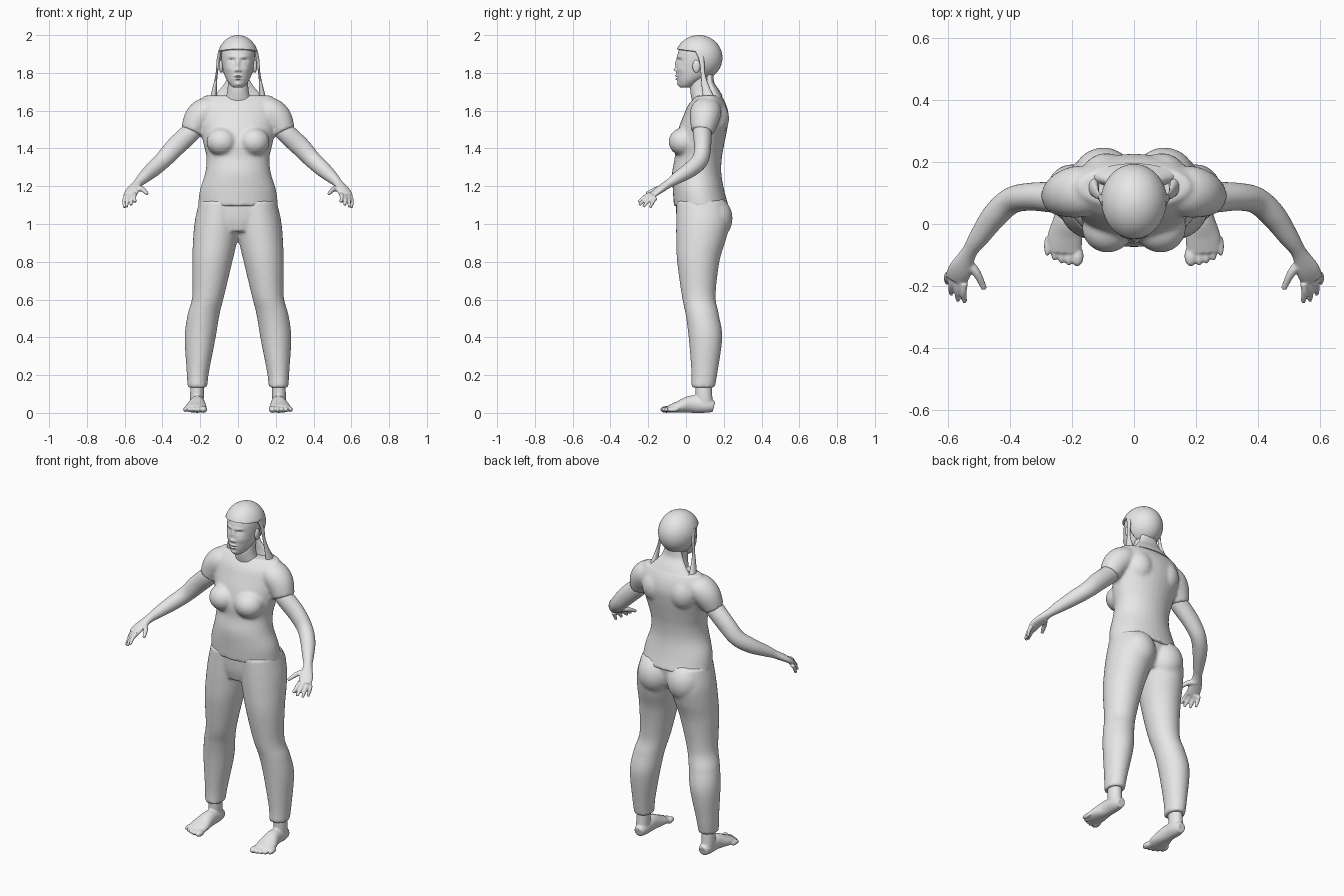
import bpy
import bmesh
from math import cos, sin, pi, exp, radians
from mathutils import Matrix, Vector

default_cube = bpy.data.objects.get("Cube")
if default_cube:
    bpy.data.objects.remove(default_cube, do_unlink=True)

GREY = (0.8, 0.8, 0.8, 1.0)
material = bpy.data.materials.new("plain_light_grey")
material.use_nodes = True
material.diffuse_color = GREY
shader = next(n for n in material.node_tree.nodes if n.type == "BSDF_PRINCIPLED")
shader.inputs["Base Color"].default_value = GREY


def interpolate(rows, steps):
    """Smooth curve through rows of numbers."""
    result = []
    for i in range(len(rows) - 1):
        before, start = rows[max(i - 1, 0)], rows[i]
        end, after = rows[i + 1], rows[min(i + 2, len(rows) - 1)]
        for s in range(steps):
            t = s / steps
            result.append([
                b + 0.5 * t * (c - a + t * (2 * a - 5 * b + 4 * c - d + t * (3 * (b - c) + d - a)))
                for a, b, c, d in zip(before, start, end, after)])
    return result + [list(rows[-1])]


def skin_rings(bm, rings):
    """Join rings of points into a closed tube."""
    loops = [[bm.verts.new(p) for p in ring] for ring in rings]
    count = len(loops[0])
    for low, high in zip(loops, loops[1:]):
        for i in range(count):
            j = (i + 1) % count
            bm.faces.new((low[i], low[j], high[j], high[i]))
    bm.faces.new(loops[0][::-1])
    bm.faces.new(loops[-1])
    return [v for loop in loops for v in loop]


def loft(bm, rows, side=1, sides=32, steps=6):
    """Level ovals; each row is height, x range, y range."""
    rings = []
    for z, x0, x1, y0, y1 in interpolate(rows, steps):
        ring = []
        for i in range(sides):
            a = 2 * pi * i / sides
            x = (x0 + x1) / 2 + (x1 - x0) / 2 * cos(a)
            ring.append((side * x, (y0 + y1) / 2 + (y1 - y0) / 2 * sin(a), z))
        rings.append(ring)
    return skin_rings(bm, rings)


def wide_loft(bm, rows, **options):
    """Loft centred on the body; each row is height, half width, y range."""
    return loft(bm, [(z, -w, w, y0, y1) for z, w, y0, y1 in rows], **options)


def sweep(bm, rows, side=1, sides=16, steps=5):
    """Tube on a path; each row is a point, half width, half thickness."""
    path = interpolate(rows, steps)
    points = [Vector(p[:3]) for p in path]
    rings = []
    for k, p in enumerate(path):
        along = points[min(k + 1, len(path) - 1)] - points[max(k - 1, 0)]
        across = along.cross(Vector((0, 0, 1))).normalized()
        up = across.cross(along).normalized()
        ring = []
        for i in range(sides):
            a = 2 * pi * i / sides
            q = points[k] + across * p[3] * cos(a) + up * p[4] * sin(a)
            ring.append((side * q.x, q.y, q.z))
        rings.append(ring)
    skin_rings(bm, rings)


def ball(bm, centre, radii, side=1, detail=24):
    x, y, z = centre
    place = Matrix.Translation((side * x, y, z)) @ Matrix.Diagonal((*radii, 1))
    return bmesh.ops.create_uvsphere(
        bm, u_segments=detail * 2, v_segments=detail, radius=1, matrix=place)["verts"]


def finish(bm, name, voxel=0, rounds=4):
    """Turn the mesh into an object, optionally fused into one skin."""
    bmesh.ops.recalc_face_normals(bm, faces=bm.faces)
    mesh = bpy.data.meshes.new(name)
    bm.to_mesh(mesh)
    bm.free()
    mesh.materials.append(material)
    mesh.polygons.foreach_set("use_smooth", [True] * len(mesh.polygons))
    mesh.set_sharp_from_angle(angle=radians(50))
    obj = bpy.data.objects.new(name, mesh)
    bpy.context.collection.objects.link(obj)
    if voxel:
        fuse = obj.modifiers.new("fuse", "REMESH")
        fuse.mode = "VOXEL"
        fuse.voxel_size = voxel
        fuse.use_smooth_shade = True
        relax = obj.modifiers.new("relax", "SMOOTH")
        relax.factor = 0.5
        relax.iterations = rounds
    return obj


# Shirt: torso, bust, shoulders and short sleeves
bm = bmesh.new()
wide_loft(bm, [
    (1.095, .212, -.064, .226), (1.18, .202, -.07, .202), (1.27, .174, -.074, .187),
    (1.35, .167, -.06, .19), (1.42, .182, -.06, .202), (1.5, .2, -.042, .218),
    (1.57, .215, -.015, .226), (1.63, .212, .012, .214), (1.68, .18, .055, .188)])
for side in (1, -1):
    ball(bm, (.085, -.012, 1.435), (.082, .08, .075), side)
    ball(bm, (.09, .14, 1.56), (.085, .088, .1), side)
    sweep(bm, [(.11, .11, 1.61, .07, .06), (.17, .105, 1.595, .083, .075),
               (.212, .098, 1.555, .078, .076), (.247, .086, 1.487, .06, .058)], side, 24)
finish(bm, "shirt", .009, 6)

# Trousers: hips, seat and legs
bm = bmesh.new()
wide_loft(bm, [(.96, .12, -.035, .17), (1.03, .2, -.05, .2), (1.13, .2, -.055, .21)])
for side in (1, -1):
    ball(bm, (.098, .148, 1.03), (.1, .098, .115), side)
    loft(bm, [
        (.135, .163, .267, .027, .153), (.22, .153, .272, .028, .168),
        (.4, .118, .282, .014, .192), (.52, .098, .267, -.002, .174),
        (.62, .073, .242, -.022, .157), (.8, .03, .242, -.047, .177),
        (.92, .002, .238, -.052, .212), (1.02, -.015, .228, -.052, .232),
        (1.12, -.02, .205, -.05, .213)], side)
finish(bm, "trousers", .009, 5)

# Arms with hands, and feet
INDEX, LITTLE = Vector((.546, -.19, 1.157)), Vector((.597, -.16, 1.14))
FINGERTIPS = [(.544, -.252, 1.116), (.566, -.247, 1.1), (.588, -.226, 1.09), (.6, -.19, 1.085)]
for side, label in ((1, "left"), (-1, "right")):
    bm = bmesh.new()
    sweep(bm, [
        (.2, .095, 1.54, .045, .045), (.245, .086, 1.49, .05, .052),
        (.33, .088, 1.41, .045, .052), (.395, .075, 1.34, .043, .046),
        (.45, .025, 1.29, .041, .042), (.5, -.045, 1.245, .032, .032),
        (.53, -.09, 1.215, .025, .023), (.558, -.145, 1.178, .038, .019),
        (.573, -.18, 1.15, .037, .014)], side, 24)
    for i, tip in enumerate(FINGERTIPS):
        base = INDEX.lerp(LITTLE, i / 3)
        middle = base.lerp(Vector(tip), .5) + Vector((.004, 0, .006))
        sweep(bm, [(*base, .012, .013), (*middle, .0105, .0105), (*tip, .008, .008)], side)
    sweep(bm, [(.545, -.115, 1.19, .017, .017), (.508, -.155, 1.185, .014, .014),
               (.481, -.21, 1.16, .009, .009)], side)
    finish(bm, label + "_arm", .005, 3)

    bm = bmesh.new()
    loft(bm, [(.03, .182, .25, .065, .148), (.08, .181, .254, .052, .14),
              (.17, .18, .25, .05, .135)], side)
    sweep(bm, [
        (.215, .148, .032, .026, .028), (.215, .11, .04, .037, .04),
        (.215, .03, .046, .041, .046), (.222, -.04, .031, .056, .031),
        (.224, -.09, .02, .054, .02)], side, 24)
    for i in range(5):
        size = .021 if i == 0 else .014 - i * .0008
        reach = -.103 + .002 * i * i
        ball(bm, (.183 + i * .023 + (.004 if i else 0), reach, .018), (size, .034, .018 - i * .0012), side, 12)
    finish(bm, label + "_foot", .005, 3)

# Head with pressed-in eye sockets and raised features
bm = bmesh.new()
skull = wide_loft(bm, [
    (1.722, .022, -.03, .02), (1.732, .037, -.037, .04), (1.755, .055, -.044, .08),
    (1.785, .07, -.049, .13), (1.82, .08, -.05, .16), (1.87, .088, -.048, .178),
    (1.92, .086, -.038, .168), (1.96, .066, -.01, .148), (1.985, .03, .03, .1)],
    sides=128, steps=9)
FEATURES = {  # x, z, width, height, push towards the back
    "socket": (.034, 1.864, .017, .011, .013), "eye": (.034, 1.861, .011, .006, -.009),
    "brow": (.03, 1.885, .024, .007, -.006), "bridge": (0, 1.85, .009, .024, -.008),
    "nose_tip": (0, 1.818, .01, .01, -.014), "nostril": (.013, 1.812, .007, .006, -.009),
    "cheek": (.048, 1.82, .02, .017, -.005), "upper_lip": (0, 1.784, .019, .005, -.009),
    "mouth": (0, 1.776, .02, .0025, .007), "lower_lip": (0, 1.768, .016, .005, -.01),
    "chin": (0, 1.74, .018, .01, -.007)}
for v in skull:
    if v.co.y < .04:
        v.co.y += sum(
            push * exp(-((abs(v.co.x) - x) / w) ** 2 - ((v.co.z - z) / h) ** 2)
            for x, z, w, h, push in FEATURES.values())
wide_loft(bm, [(1.62, .085, .04, .16), (1.68, .062, .026, .135),
               (1.73, .054, .022, .128), (1.81, .056, .03, .14)])
for side in (1, -1):
    ball(bm, (.09, .055, 1.835), (.011, .021, .034), side, 16)
finish(bm, "head")

# Hair cap, trimmed straight above the brow and behind the ears
bm = bmesh.new()
ball(bm, (0, .068, 1.88), (.108, .125, .12), detail=32)
BROW, EAR = Vector((0, -.05, 1.926)), Vector((0, .078, 1.85))
BROW_NORMAL, EAR_NORMAL = Vector((0, .12, 1)), Vector((0, 1, .15))
for point, normal in ((BROW, BROW_NORMAL), (EAR, EAR_NORMAL)):
    bmesh.ops.bisect_plane(bm, geom=bm.verts[:] + bm.edges[:] + bm.faces[:],
                           plane_co=point, plane_no=normal)
face_opening = []
for f in bm.faces:
    middle = f.calc_center_median()
    if (middle - BROW).dot(BROW_NORMAL) < 0 and (middle - EAR).dot(EAR_NORMAL) < 0:
        face_opening.append(f)
bmesh.ops.delete(bm, geom=face_opening, context="FACES")
cap = finish(bm, "hair_cap")
thick = cap.modifiers.new("thickness", "SOLIDIFY")
thick.thickness = .012
thick.offset = -1

# Side locks and the flared hair at the nape
bm = bmesh.new()
for side in (1, -1):
    loft(bm, [(1.92, .086, .103, .045, .085), (1.87, .096, .113, .068, .096),
              (1.8, .106, .118, .078, .1), (1.74, .112, .13, .082, .118),
              (1.67, .112, .148, .09, .15)], side, 16)
wide_loft(bm, [(1.8, .05, .1, .145), (1.75, .068, .105, .15), (1.71, .098, .11, .175),
               (1.675, .132, .11, .195)])
finish(bm, "hair_lengths")
